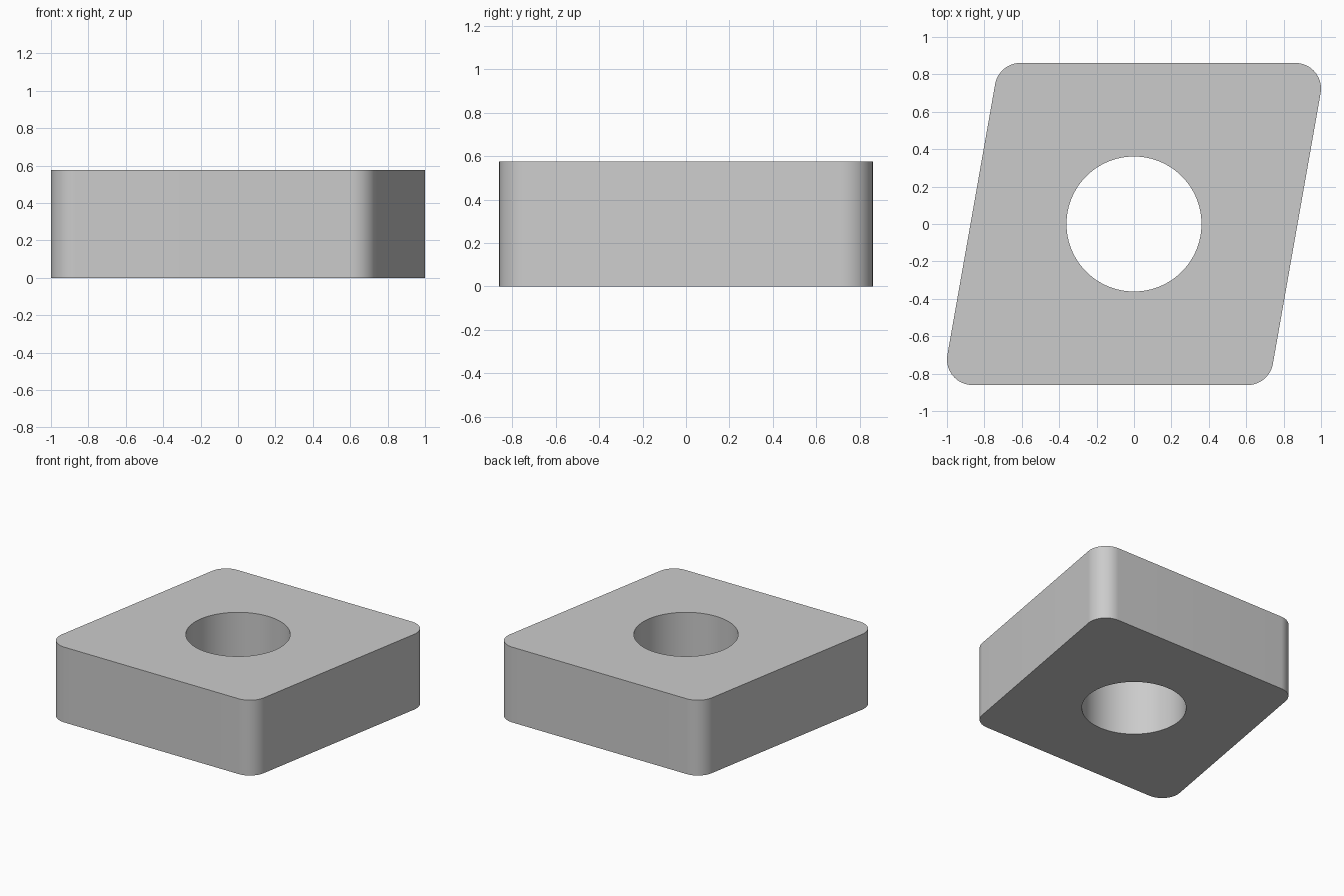
import bpy, bmesh
from math import sin, cos, tau, radians

if "Cube" in bpy.data.objects:
    bpy.data.objects.remove(bpy.data.objects["Cube"])

R, FILLET, HOLE, HEIGHT = 0.861, 0.137, 0.361, 0.575
LEAN = radians(10)


def arc(cx, cy, r, a0, a1, n):
    return [(cx + r * cos(a0 + (a1 - a0) * i / n),
             cy + r * sin(a0 + (a1 - a0) * i / n)) for i in range(n + 1)]


# Rhombic outline: sharp and blunt rounded corners, repeated by half a turn
d = R - FILLET
half = arc(d * (1 + sin(LEAN)) / cos(LEAN), d, FILLET, -LEAN, radians(90), 20)
half += arc(-d * (1 - sin(LEAN)) / cos(LEAN), d, FILLET, radians(90), radians(180) - LEAN, 16)
outline = half + [(-x, -y) for x, y in half]
hole = arc(0, 0, HOLE, 0, tau, 96)[:-1]

# Flat face with the round hole
bm = bmesh.new()
for loop in (outline, hole):
    verts = [bm.verts.new((x, y, 0)) for x, y in loop]
    for i, v in enumerate(verts):
        bm.edges.new((v, verts[(i + 1) % len(verts)]))
bmesh.ops.triangle_fill(bm, edges=bm.edges[:], use_beauty=True)

# Raise it into a solid plate
res = bmesh.ops.extrude_face_region(bm, geom=bm.faces[:], use_keep_orig=True)
top = [g for g in res["geom"] if isinstance(g, bmesh.types.BMVert)]
bmesh.ops.translate(bm, verts=top, vec=(0, 0, HEIGHT))
bmesh.ops.recalc_face_normals(bm, faces=bm.faces[:])

mesh = bpy.data.meshes.new("cutting_insert")
bm.to_mesh(mesh)
bm.free()
plate = bpy.data.objects.new("cutting_insert", mesh)
bpy.context.collection.objects.link(plate)

# Smooth walls with sharp rims
bpy.context.view_layer.objects.active = plate
plate.select_set(True)
bpy.ops.object.shade_smooth_by_angle(angle=radians(30))
